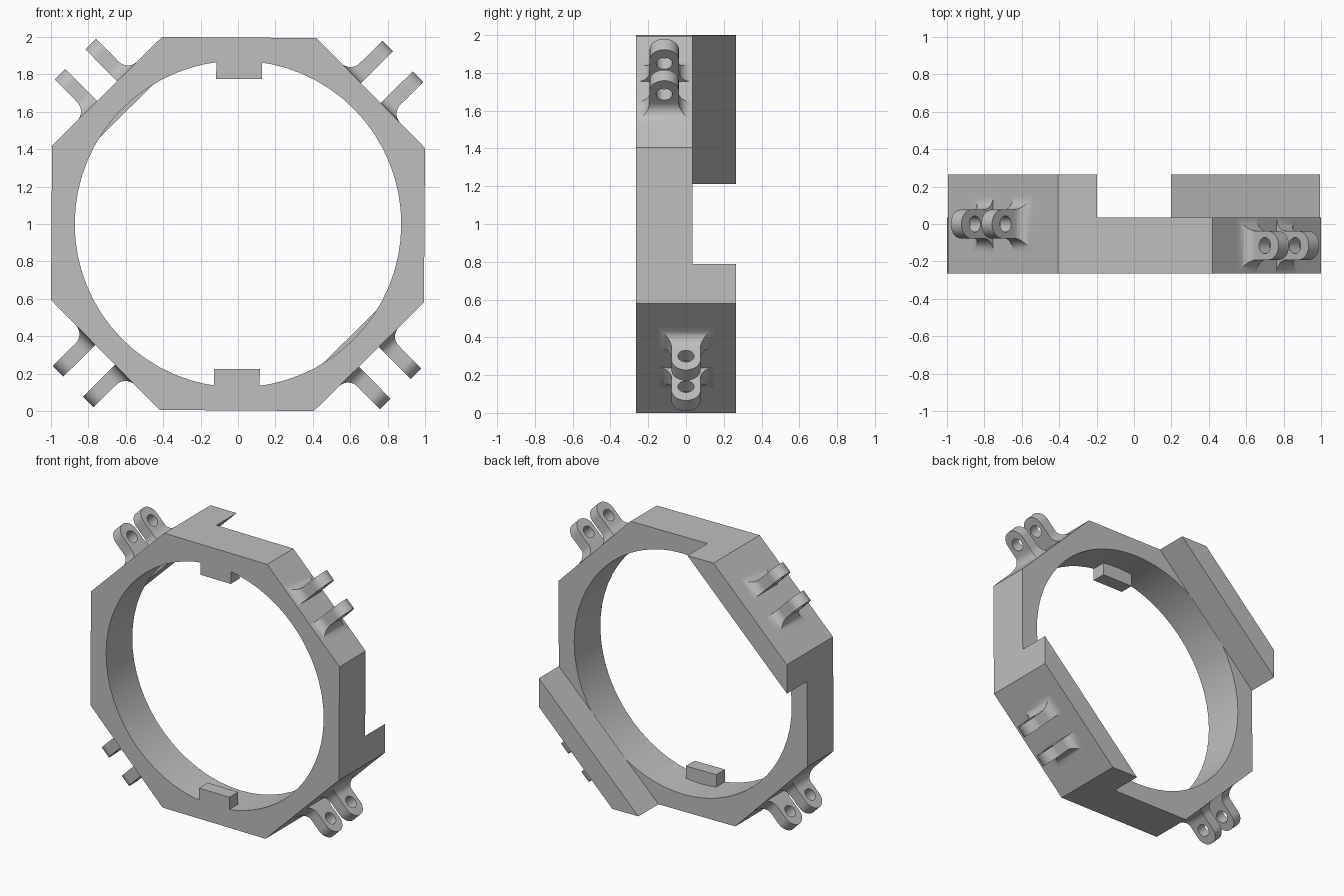
import bpy, bmesh
from math import sin, cos, tan, pi, radians, sqrt
from mathutils import Matrix

if "Cube" in bpy.data.objects:
    bpy.data.objects.remove(bpy.data.objects["Cube"])

APOTHEM, BORE = 0.997, 0.873
FRONT, MID, BACK = -0.265, 0.035, 0.265
TWIST = 0.4          # slight roll of the whole frame, in degrees

grey = bpy.data.materials.new("plain grey")
grey.use_nodes = True
colour = (0.52, 0.52, 0.52, 1)
grey.diffuse_color = colour
grey.node_tree.nodes["Principled BSDF"].inputs["Base Color"].default_value = colour


def facing(degrees, y=0.0):
    """Frame on the ring axis whose local z points outwards, clockwise from the top."""
    return Matrix.Translation((0, y, 1)) @ Matrix.Rotation(radians(degrees + TWIST), 4, 'Y')


def add_object(name, bm, matrix):
    bmesh.ops.recalc_face_normals(bm, faces=bm.faces)
    mesh = bpy.data.meshes.new(name)
    bm.to_mesh(mesh)
    bm.free()
    mesh.materials.append(grey)
    obj = bpy.data.objects.new(name, mesh)
    bpy.context.collection.objects.link(obj)
    obj.matrix_world = matrix
    return obj


def smooth(obj):
    bpy.ops.object.select_all(action='DESELECT')
    obj.select_set(True)
    bpy.context.view_layer.objects.active = obj
    bpy.ops.object.shade_smooth_by_angle(angle=radians(30))


def loft(bm, loops, closed=False):
    """Skin a list of equal point loops, capping the ends unless closed."""
    rows = [[bm.verts.new(p) for p in loop] for loop in loops]
    n = len(rows[0])
    pairs = list(zip(rows, rows[1:])) + ([(rows[-1], rows[0])] if closed else [])
    for a, b in pairs:
        for i in range(n):
            j = (i + 1) % n
            bm.faces.new((a[i], a[j], b[j], b[i]))
    if not closed:
        bm.faces.new(rows[0])
        bm.faces.new(rows[-1])


def prism(name, outline, y0, y1, matrix):
    bm = bmesh.new()
    loft(bm, [[(x, y, z) for x, z in outline] for y in (y0, y1)])
    return add_object(name, bm, matrix)


# Octagonal ring with a round bore
SEGMENTS = 64
bm = bmesh.new()
sections = []
for k in range(SEGMENTS):
    a = 2 * pi * k / SEGMENTS
    off_side = (a + pi / 8) % (pi / 4) - pi / 8
    outer = APOTHEM / cos(off_side)
    sections.append([(r * sin(a), y, r * cos(a)) for r, y in
                     ((BORE, FRONT), (outer, FRONT), (outer, MID), (BORE, MID))])
loft(bm, sections, closed=True)
smooth(add_object("octagon_ring", bm, facing(0)))

# Raised corner blocks on the back, and small tabs inside the bore
CHORD = 0.849
half = APOTHEM * tan(pi / 8)
wide = half + APOTHEM - CHORD
block = [(-wide, CHORD), (wide, CHORD), (half, APOTHEM), (-half, APOTHEM)]
tab = [(-0.122, 0.775), (0.122, 0.775), (0.122, 0.875), (-0.122, 0.875)]
for name, angle in (("upper_right_block", -45), ("lower_left_block", 135)):
    prism(name, block, MID, BACK, facing(angle))
for name, angle in (("top_tab", 0), ("bottom_tab", 180)):
    prism(name, tab, FRONT, FRONT + 0.1, facing(angle))

# Hinge: two rounded ears with flared feet
INNER, OUTER, WIDTH, FLARE, TIP = 0.075, 0.155, 0.077, 0.07, 1.238
levels = [(APOTHEM - 0.01, FLARE, WIDTH)]            # height, flare, half width
for k in range(9):
    a = pi / 2 * k / 8
    levels.append((APOTHEM + FLARE * (1 - cos(a)), FLARE * (1 - sin(a)), WIDTH))
for k in range(13):
    a = radians(88) * k / 12
    levels.append((TIP - WIDTH + WIDTH * sin(a), 0, WIDTH * cos(a)))

bm = bmesh.new()
for side in (-1, 1):
    loft(bm, [[(side * INNER, -w - f, z), (side * (OUTER + f), -w - f, z),
               (side * (OUTER + f), w + f, z), (side * INNER, w + f, z)]
              for z, f, w in levels])
hinge = add_object("upper_left_hinge", bm, Matrix.Identity(4))

# Pin hole through both ears
bm = bmesh.new()
bmesh.ops.create_cone(bm, cap_ends=True, segments=32, radius1=0.043, radius2=0.043, depth=0.6,
                      matrix=Matrix.Translation((0, 0, 1.135)) @ Matrix.Rotation(pi / 2, 4, 'Y'))
cutter = add_object("pin_hole_cutter", bm, Matrix.Identity(4))
cutter.hide_render = True
cut = hinge.modifiers.new("pin_hole", 'BOOLEAN')
cut.operation, cut.solver, cut.object = 'DIFFERENCE', 'EXACT', cutter
bpy.context.view_layer.objects.active = hinge
bpy.ops.object.modifier_apply(modifier=cut.name)
bpy.data.objects.remove(cutter)
smooth(hinge)

# One hinge on each diagonal side, centred on the depth of that side
hinge.matrix_world = facing(45, (FRONT + MID) / 2)
for name, angle, y in (("lower_left_hinge", 135, 0),
                       ("lower_right_hinge", 225, (FRONT + MID) / 2),
                       ("upper_right_hinge", 315, 0)):
    twin = hinge.copy()
    twin.name = name
    bpy.context.collection.objects.link(twin)
    twin.matrix_world = facing(angle, y)
